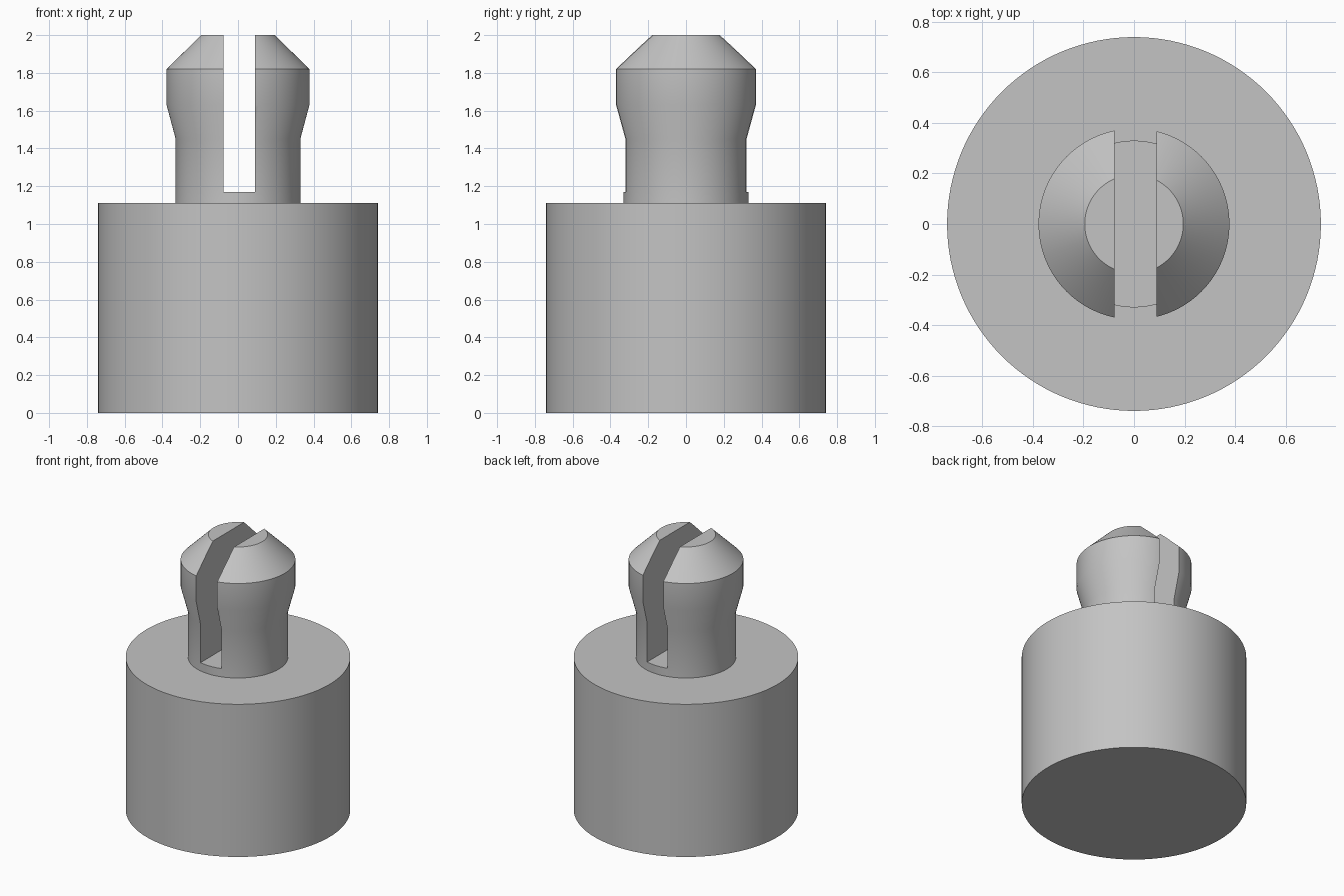
import bpy
import bmesh
from math import radians, tau

SEGMENTS = 128

cube = bpy.data.objects.get("Cube")
if cube:
    bpy.data.objects.remove(cube, do_unlink=True)

# Single grey plastic
grey = bpy.data.materials.new("grey_plastic")
grey.use_nodes = True
colour = (0.55, 0.55, 0.55, 1)
grey.diffuse_color = colour
grey.node_tree.nodes["Principled BSDF"].inputs["Base Color"].default_value = colour


def add_object(name, bm):
    bmesh.ops.recalc_face_normals(bm, faces=bm.faces)
    mesh = bpy.data.meshes.new(name)
    bm.to_mesh(mesh)
    bm.free()
    obj = bpy.data.objects.new(name, mesh)
    bpy.context.collection.objects.link(obj)
    mesh.materials.append(grey)
    return obj


def lathe(name, profile):
    """Closed solid of revolution from (radius, height) points."""
    bm = bmesh.new()
    points = [bm.verts.new((r, 0, z)) for r, z in profile]
    edges = [bm.edges.new(pair) for pair in zip(points, points[1:])]
    bmesh.ops.spin(bm, geom=points + edges, axis=(0, 0, 1), cent=(0, 0, 0),
                   angle=tau, steps=SEGMENTS, use_duplicate=False)
    bmesh.ops.remove_doubles(bm, verts=bm.verts, dist=0.0005)
    rims = [e for e in bm.edges if e.is_boundary]
    bmesh.ops.holes_fill(bm, edges=rims, sides=0)
    return add_object(name, bm)


def box(name, low, high):
    bm = bmesh.new()
    bmesh.ops.create_cube(bm, size=1)
    for v in bm.verts:
        v.co = [(a + b) / 2 + c * (b - a) for a, b, c in zip(low, high, v.co)]
    return add_object(name, bm)


# Broad base with a bulged, chamfered snap pin on top
pin = lathe("base_and_snap_pin", [
    (0.74, 0), (0.74, 1.11), (0.33, 1.11), (0.33, 1.45),
    (0.378, 1.63), (0.378, 1.82), (0.195, 2.0)])

# Slot splitting the pin into two prongs
cutter = box("slot_cutter", (-0.077, -1, 1.17), (0.09, 1, 2.2))
cutter.hide_render = True
slot = pin.modifiers.new("slot", "BOOLEAN")
slot.operation = "DIFFERENCE"
slot.solver = "EXACT"
slot.object = cutter

bpy.ops.object.select_all(action="DESELECT")
pin.select_set(True)
bpy.context.view_layer.objects.active = pin
bpy.ops.object.modifier_apply(modifier=slot.name)
bpy.data.objects.remove(cutter, do_unlink=True)
bpy.ops.object.shade_smooth_by_angle(angle=radians(30))
